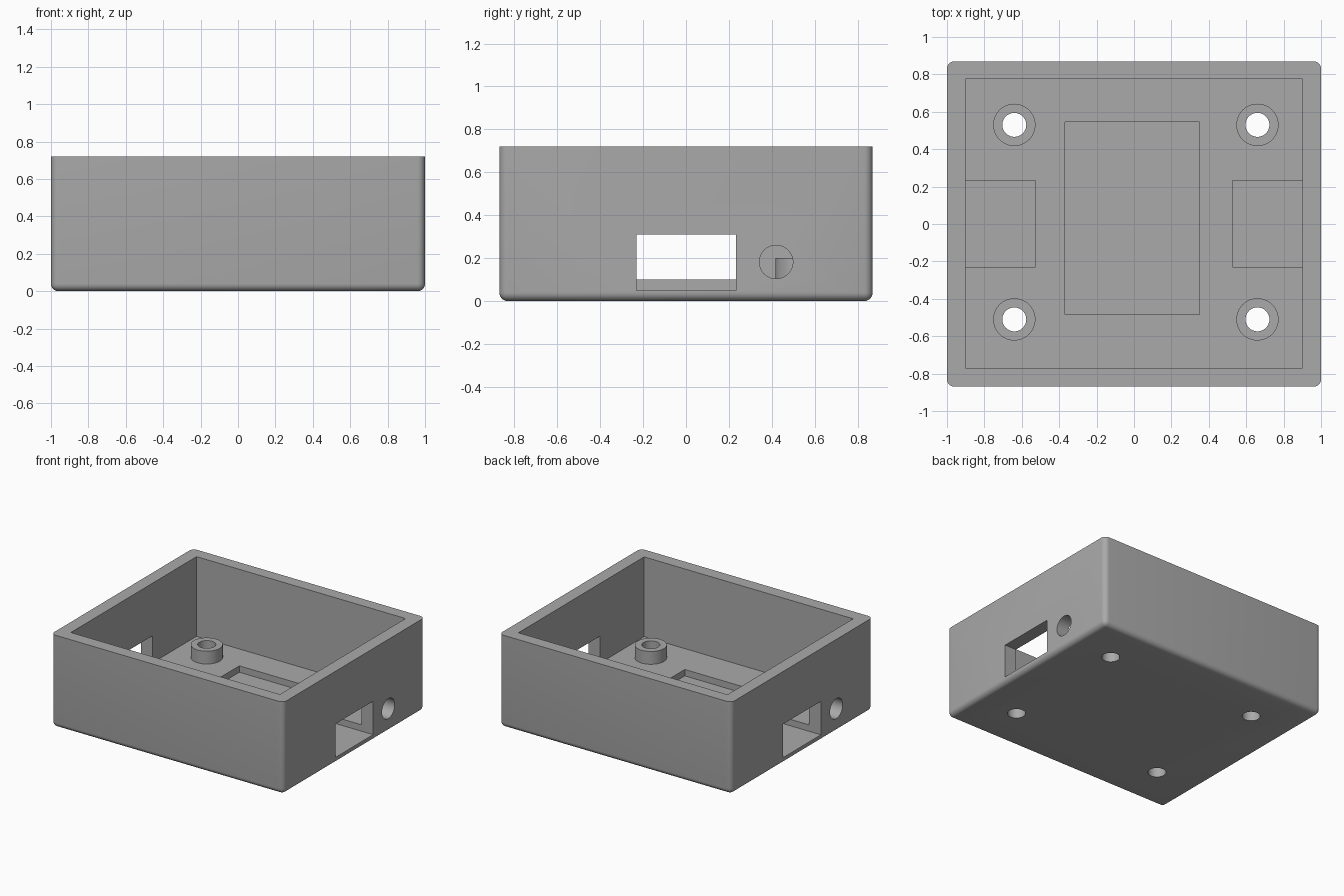
import bpy, bmesh, math
from mathutils import Matrix

if "Cube" in bpy.data.objects:
    bpy.data.objects.remove(bpy.data.objects["Cube"], do_unlink=True)

HEIGHT, FLOOR, POCKET, POST_TOP = 0.72, 0.10, 0.05, 0.20
POSTS = [(x, y) for x in (-0.64, 0.66) for y in (-0.51, 0.53)]

grey = bpy.data.materials.new("Plain grey")
grey.use_nodes = True
colour = (0.4, 0.4, 0.4, 1)
grey.diffuse_color = colour
grey.node_tree.nodes["Principled BSDF"].inputs["Base Color"].default_value = colour


def make_object(name, bm):
    mesh = bpy.data.meshes.new(name)
    bm.to_mesh(mesh)
    bm.free()
    mesh.materials.append(grey)
    obj = bpy.data.objects.new(name, mesh)
    bpy.context.collection.objects.link(obj)
    return obj


def block(name, low, high, rounding=0):
    bm = bmesh.new()
    bmesh.ops.create_cube(bm, size=1)
    for v in bm.verts:
        v.co = [(a + b) / 2 + c * (b - a) for a, b, c in zip(low, high, v.co)]
    if rounding:
        # Round every edge except the four around the open top
        edges = [e for e in bm.edges if min(v.co.z for v in e.verts) < low[2] + 0.01]
        bmesh.ops.bevel(bm, geom=edges, offset=rounding, segments=6,
                        profile=0.5, affect='EDGES')
    return make_object(name, bm)


def cylinder(name, centre, radius, depth, axis='Z'):
    bm = bmesh.new()
    turn = Matrix.Rotation(math.pi / 2, 4, 'Y') if axis == 'X' else Matrix()
    bmesh.ops.create_cone(bm, cap_ends=True, segments=48, radius1=radius,
                          radius2=radius, depth=depth,
                          matrix=Matrix.Translation(centre) @ turn)
    return make_object(name, bm)


def combine(target, tool, operation='DIFFERENCE'):
    bpy.context.view_layer.objects.active = target
    mod = target.modifiers.new(tool.name, 'BOOLEAN')
    mod.operation, mod.object, mod.solver = operation, tool, 'EXACT'
    bpy.ops.object.modifier_apply(modifier=mod.name)
    bpy.data.objects.remove(tool, do_unlink=True)


# Outer shell and main cavity
case = block("enclosure_base", (-1, -0.87, 0), (1, 0.87, HEIGHT), 0.04)
combine(case, block("cavity", (-0.9, -0.77, FLOOR), (0.9, 0.775, 1)))

# Shallow pocket in the middle of the floor
combine(case, block("floor_pocket", (-0.37, -0.485, POCKET), (0.35, 0.545, 0.15)))

# Connector slot and round cable hole in each side wall
for side in (-1, 1):
    near, far = sorted((side * 0.527, side * 1.1))
    combine(case, block("connector_slot", (near, -0.23, POCKET), (far, 0.233, 0.31)))
    combine(case, cylinder("cable_hole", (side * 0.95, side * 0.42, 0.182), 0.078, 0.2, 'X'))

# Mounting posts with screw holes through the floor
for x, y in POSTS:
    combine(case, cylinder("post", (x, y, (POST_TOP + 0.07) / 2), 0.113, POST_TOP - 0.07), 'UNION')
for x, y in POSTS:
    combine(case, cylinder("screw_hole", (x, y, 0.1), 0.064, 0.4))

bpy.ops.object.select_all(action='DESELECT')
case.select_set(True)
bpy.context.view_layer.objects.active = case
bpy.ops.object.shade_smooth_by_angle(angle=math.radians(30))
